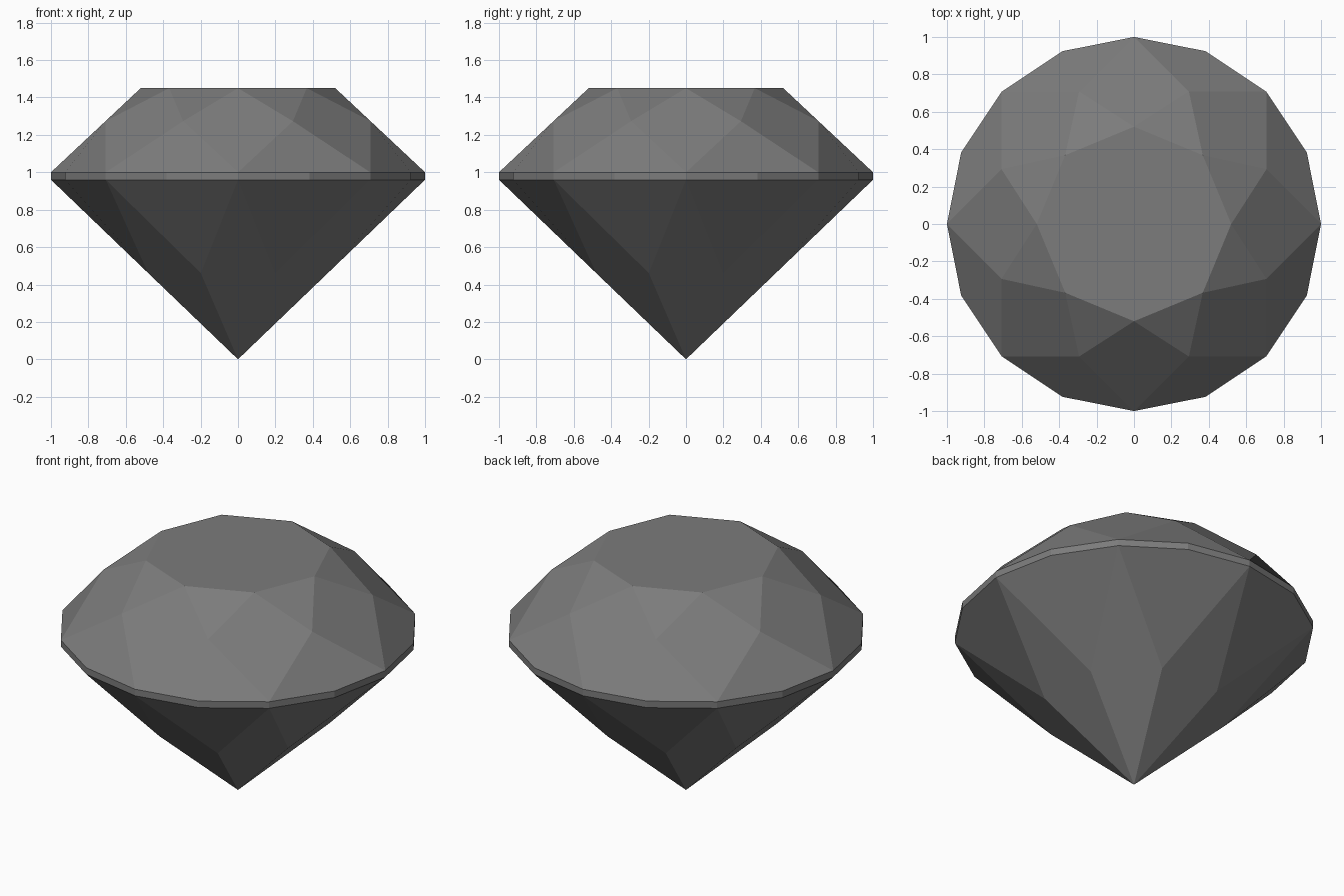
import bpy
import bmesh
from math import cos, sin, pi

cube = bpy.data.objects.get("Cube")
if cube:
    bpy.data.objects.remove(cube, do_unlink=True)

# Gem proportions
TABLE_R, TABLE_Z = 0.52, 1.45
GIRDLE_TOP, GIRDLE_BOTTOM = 1.0, 0.96
SLOPE_R = cos(pi / 8)                # half-step points projected on a main facet
CROWN_R = 0.767
CROWN_Z = GIRDLE_TOP + (TABLE_Z - GIRDLE_TOP) * (1 - CROWN_R * SLOPE_R) / (1 - TABLE_R)
PAVILION_R = 0.52
PAVILION_Z = GIRDLE_BOTTOM * PAVILION_R * SLOPE_R

grey = bpy.data.materials.new("dark_grey")
grey.use_nodes = True
colour = (0.2, 0.2, 0.2, 1)
grey.diffuse_color = colour
grey.node_tree.nodes["Principled BSDF"].inputs["Base Color"].default_value = colour


def ring(bm, count, radius, z, offset=0.0):
    """Evenly spaced vertices, counter-clockwise seen from above."""
    angles = [offset + 2 * pi * i / count for i in range(count)]
    return [bm.verts.new((radius * cos(a), radius * sin(a), z)) for a in angles]


def finish(bm, name):
    mesh = bpy.data.meshes.new(name)
    bm.to_mesh(mesh)
    bm.free()
    mesh.materials.append(grey)
    bpy.context.collection.objects.link(bpy.data.objects.new(name, mesh))


# Crown: flat table, star facets, kites and upper girdle facets
bm = bmesh.new()
table = ring(bm, 8, TABLE_R, TABLE_Z)
mid = ring(bm, 8, CROWN_R, CROWN_Z, pi / 8)
rim = ring(bm, 16, 1, GIRDLE_TOP)
bm.faces.new(table)
for i in range(8):
    j = (i + 1) % 8
    bm.faces.new((table[i], mid[i], table[j]))
    bm.faces.new((table[i], mid[i - 1], rim[2 * i], mid[i]))
    bm.faces.new((mid[i], rim[2 * i], rim[2 * i + 1], rim[2 * j]))
finish(bm, "crown")

# Girdle: thin sixteen-sided band
bm = bmesh.new()
low = ring(bm, 16, 1, GIRDLE_BOTTOM)
high = ring(bm, 16, 1, GIRDLE_TOP)
for i in range(16):
    j = (i + 1) % 16
    bm.faces.new((low[i], low[j], high[j], high[i]))
finish(bm, "girdle")

# Pavilion: main kites down to the point, and lower girdle facets
bm = bmesh.new()
rim = ring(bm, 16, 1, GIRDLE_BOTTOM)
mid = ring(bm, 8, PAVILION_R, PAVILION_Z, pi / 8)
point = bm.verts.new((0, 0, 0))
for i in range(8):
    j = (i + 1) % 8
    bm.faces.new((point, mid[i], rim[2 * i], mid[i - 1]))
    bm.faces.new((mid[i], rim[2 * j], rim[2 * i + 1], rim[2 * i]))
finish(bm, "pavilion")
